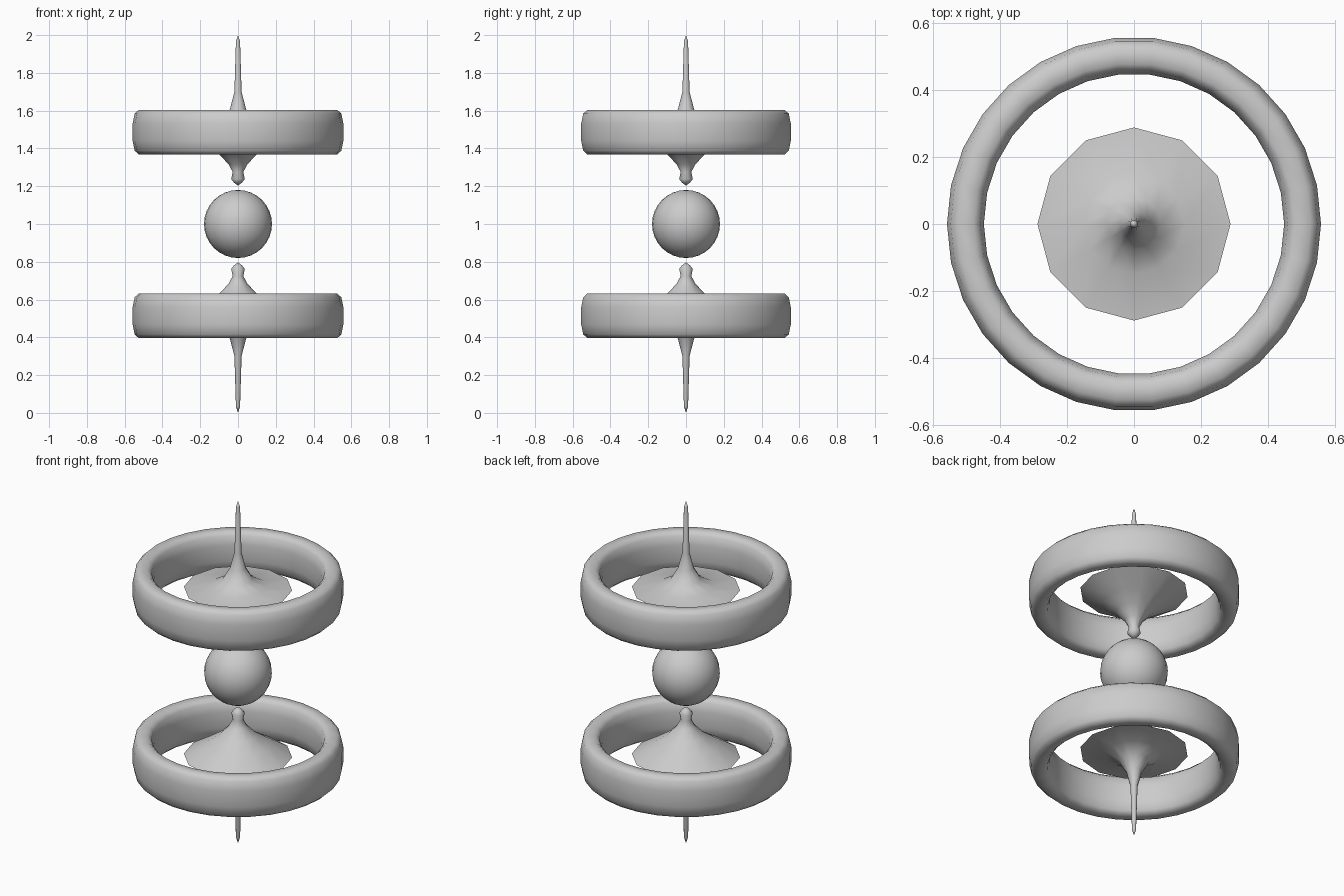
import bpy, bmesh, math

if "Cube" in bpy.data.objects:
    bpy.data.objects.remove(bpy.data.objects["Cube"])


def lathe(name, profile, sides, closed=False, flip=False):
    """Revolve (radius, z) points around z; flip mirrors about z = 1."""
    bm = bmesh.new()
    rows = []
    for r, z in profile:
        z = 2 - z if flip else z
        if r == 0:
            rows.append([bm.verts.new((0, 0, z))] * sides)
        else:
            rows.append([bm.verts.new((r * math.cos(math.tau * i / sides),
                                       r * math.sin(math.tau * i / sides), z))
                         for i in range(sides)])
    pairs = list(zip(rows, rows[1:]))
    if closed:
        pairs.append((rows[-1], rows[0]))
    for a, b in pairs:
        for i in range(sides):
            j = (i + 1) % sides
            bm.faces.new(list(dict.fromkeys((a[i], a[j], b[j], b[i]))))
    bmesh.ops.recalc_face_normals(bm, faces=bm.faces)
    mesh = bpy.data.meshes.new(name)
    bm.to_mesh(mesh)
    bm.free()
    obj = bpy.data.objects.new(name, mesh)
    bpy.context.collection.objects.link(obj)
    smooth(obj)
    return obj


def smooth(obj):
    bpy.ops.object.select_all(action='DESELECT')
    obj.select_set(True)
    bpy.context.view_layer.objects.active = obj
    bpy.ops.object.shade_smooth_by_angle(angle=math.radians(60))


# Rounded-rectangle ring section, from one quarter
quarter = [(0.055, 0.046), (0.044, 0.098), (0.024, 0.117)]
half = quarter + [(-x, z) for x, z in reversed(quarter)]
section = half + [(-x, -z) for x, z in half]
ring_profile = [(0.503 + x, 1.486 + z) for x, z in section]

# Spindle: long needle, flared disc, small pointed knob
spindle_profile = [(0, 2.0), (0.011, 1.965), (0.019, 1.70), (0.042, 1.61),
                   (0.08, 1.545), (0.15, 1.505), (0.288, 1.488),
                   (0.17, 1.415), (0.10, 1.368), (0.05, 1.317),
                   (0.028, 1.275), (0.036, 1.238), (0.022, 1.22), (0, 1.203)]

for label, flip in (("upper", False), ("lower", True)):
    lathe(label + "_ring", ring_profile, 30, closed=True, flip=flip)
    lathe(label + "_spindle", spindle_profile, 12, flip=flip)

# Central ball
bpy.ops.mesh.primitive_uv_sphere_add(segments=24, ring_count=16, radius=0.18,
                                     location=(0, 0, 1.0))
ball = bpy.context.object
ball.name = "centre_ball"
smooth(ball)
